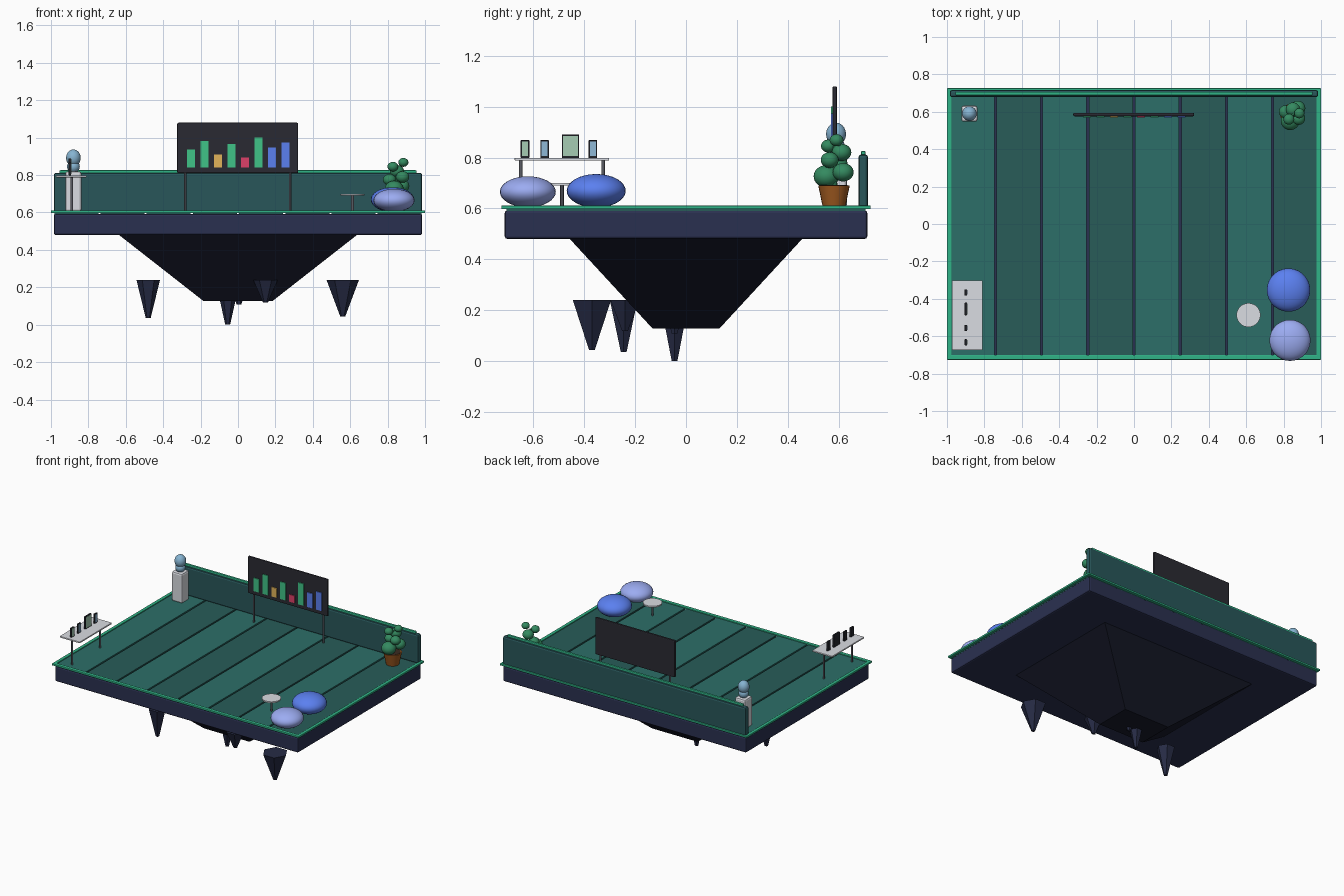
import bpy, math

if "Cube" in bpy.data.objects:
    bpy.data.objects.remove(bpy.data.objects["Cube"])


def mat(name, hexcol):
    m = bpy.data.materials.new(name)
    rgb = [int(hexcol[i:i + 2], 16) / 255 for i in (0, 2, 4)]
    m.diffuse_color = [((c + 0.055) / 1.055) ** 2.4 if c > 0.04 else c / 12.92 for c in rgb] + [1]
    m.use_nodes = True
    m.node_tree.nodes["Principled BSDF"].inputs["Base Color"].default_value = m.diffuse_color
    return m


M = {n: mat(n, h) for n, h in dict(
    slab="2A3050", rock="171A2B", spike="262B45", plank_a="2C6E68", plank_b="285C58", wall="28565A",
    trim="30B487", board="2A2A32", metal="5A5C64", white="DADCE2", glass="86B4D2", blue="5B80F0",
    lilac="9CACF2", green="40C487", amber="E2B45A", red="DC4068", leaf="348A60", pot="A05A20",
    soil="3A2A20", pale_green="A6CCB4", pale_blue="8FB8D6", dark="24262C").items()}


def finish(name, m, bevel=0.0, smooth=False):
    o = bpy.context.object
    o.name = name
    o.data.materials.append(M[m])
    if bevel:
        bpy.ops.object.transform_apply(location=False, rotation=False, scale=True)
        b = o.modifiers.new("bevel", "BEVEL")
        b.width = bevel
        b.segments = 2
    if smooth:
        bpy.ops.object.shade_smooth_by_angle()
    return o


def box(name, m, lo, hi, bevel=0.0):
    bpy.ops.mesh.primitive_cube_add(size=1, location=[(a + b) / 2 for a, b in zip(lo, hi)])
    bpy.context.object.scale = [b - a for a, b in zip(lo, hi)]
    return finish(name, m, bevel)


def cone(name, m, x, y, z0, z1, r0, r1, n=24, rot=0.0):
    bpy.ops.mesh.primitive_cone_add(vertices=n, radius1=r0, radius2=r1, depth=z1 - z0,
                                    location=(x, y, (z0 + z1) / 2), rotation=(0, 0, rot))
    return finish(name, m, smooth=n > 8)


def ball(name, m, x, y, z, r, rz):
    bpy.ops.mesh.primitive_uv_sphere_add(segments=28, ring_count=16, radius=1, location=(x, y, z))
    bpy.context.object.scale = (r, r, rz)
    return finish(name, m, smooth=True)


# Floating base: slab and four-sided rock underneath
box("base_slab", "slab", (-.985, -.713, .48), (.985, .713, .592), .01)
bpy.ops.mesh.primitive_cube_add(size=2, location=(0, 0, .305))
rock = bpy.context.object
for v in rock.data.vertices:
    top = v.co.z > 0
    v.co.x *= .64 if top else .185
    v.co.y *= .46 if top else .131
    v.co.z *= .178
finish("rock_underside", "rock")

# Hanging rock spikes
for x, y, r, tip in [(-.48, -.245, .063, .035), (.56, -.37, .087, .043), (-.055, -.045, .066, 0),
                     (.147, -.24, .066, .118), (.005, -.045, .05, .108)]:
    cone("rock_spike", "spike", x, y, tip, .24, .013, r, 6, math.pi / 6)

# Deck planks
for i in range(8):
    x = -.988 + i * .247
    box("deck_plank", "plank_b" if i % 2 else "plank_a", (x + .006, -.705, .59), (x + .241, .705, .604))

# Edge trim and back wall with a bright cap
for s in (-1, 1):
    box("trim_long", "trim", (-1, s * .713 - .013, .597), (1, s * .713 + .013, .611), .003)
    box("trim_side", "trim", (s * .988 - .012, -.713, .597), (s * .988 + .012, .713, .611), .003)
box("back_wall", "wall", (-.985, .678, .6), (.985, .716, .812), .012)
box("wall_cap", "trim", (-.955, .688, .808), (.955, .706, .826), .005)

# Chart board on two legs
box("chart_board", "board", (-.325, .576, .81), (.322, .594, 1.08), .006)
for x in (-.283, .28):
    cone("board_leg", "metal", x, .587, .604, .82, .007, .007, 12)
bars = [("green", .937), ("green", .983), ("amber", .909), ("green", .967),
        ("red", .893), ("green", 1.0), ("blue", .947), ("blue", .973)]
for i, (c, top) in enumerate(bars):
    x = -.252 + i * .0722
    box("chart_bar", c, (x - .022, .570, .84), (x + .022, .578, top))

# Plinth with a glass figure
box("plinth", "white", (-.923, .547, .604), (-.837, .633, .82), .012)
ball("figure_body", "glass", -.88, .59, .845, .034, .034)
ball("figure_head", "glass", -.88, .59, .892, .039, .045)

# Side shelf with small framed screens
box("shelf_top", "white", (-.973, -.674, .788), (-.81, -.302, .799), .003)
for y in (-.65, -.326):
    cone("shelf_leg", "metal", -.888, y, .604, .79, .007, .007, 12)
for i, (y, w, top) in enumerate([(-.633, .017, .868), (-.556, .017, .868),
                                 (-.454, .034, .89), (-.366, .017, .868)]):
    box("frame", "dark", (-.905, y - w, .798), (-.893, y + w, top), .002)
    box("frame_screen", "pale_blue" if i % 2 else "pale_green",
        (-.895, y - w + .005, .805), (-.891, y + w - .005, top - .005))

# Round side table
cone("table_top", "white", .612, -.487, .69, .7, .064, .064, 32)
cone("table_leg", "metal", .612, -.487, .604, .692, .008, .008, 12)

# Bean bags
ball("beanbag_blue", "blue", .826, -.353, .669, .116, .066)
ball("beanbag_lilac", "lilac", .834, -.622, .665, .11, .061)

# Potted plant
cone("plant_pot", "pot", .845, .582, .604, .69, .044, .062)
cone("pot_soil", "soil", .845, .582, .684, .692, .054, .054)
cone("plant_stem", "leaf", .85, .585, .69, .85, .01, .006, 8)
for x, y, z, r in [(.835, .552, .726, .05), (.875, .618, .742, .041), (.81, .60, .775, .035),
                   (.88, .565, .79, .035), (.85, .612, .82, .038), (.828, .56, .845, .029),
                   (.884, .592, .868, .027)]:
    ball("plant_leaf", "leaf", x, y, z, r, r * .88)
